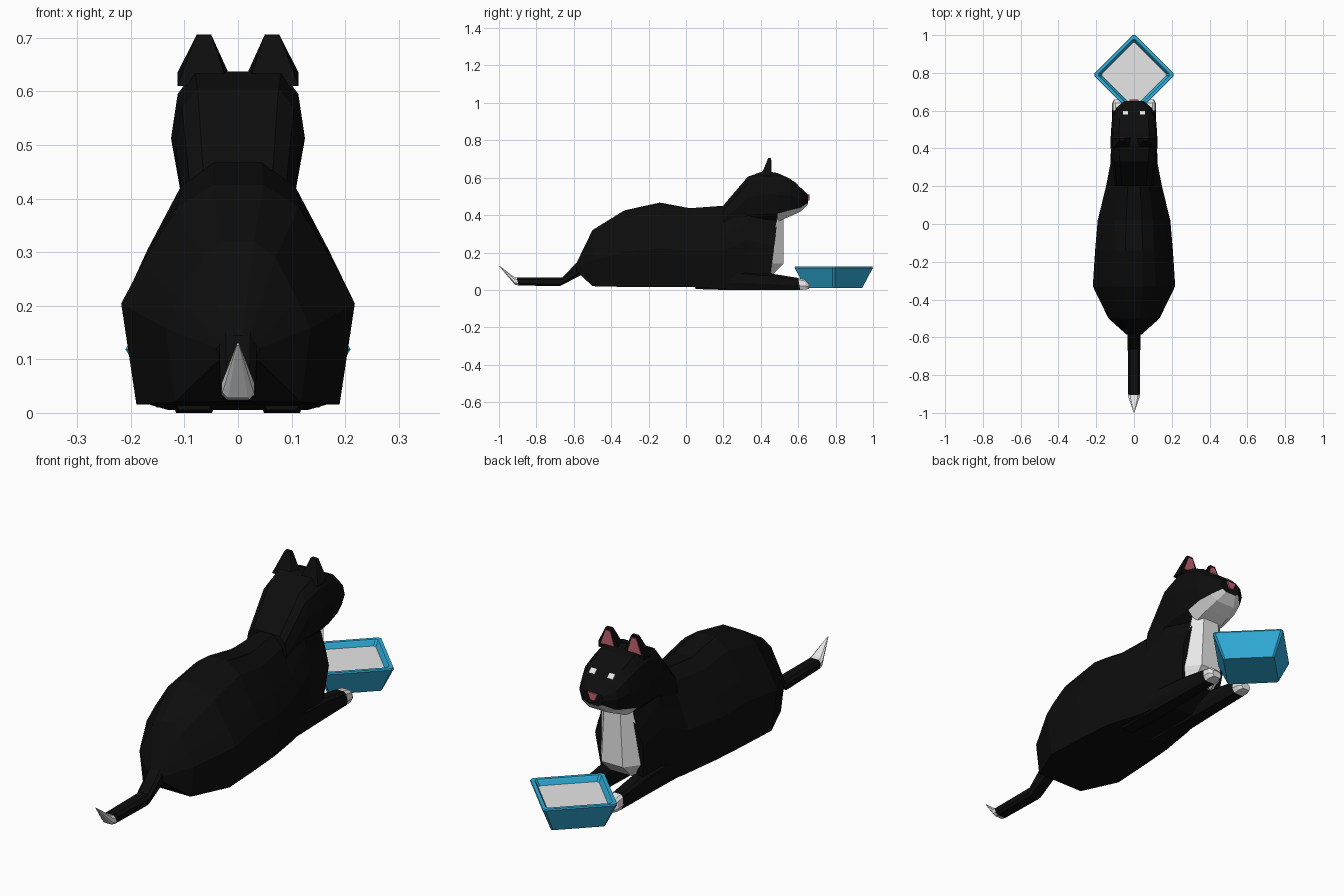
import bpy, bmesh, math
from mathutils import Vector

if "Cube" in bpy.data.objects:
    bpy.data.objects.remove(bpy.data.objects["Cube"], do_unlink=True)


def material(name, rgb):
    m = bpy.data.materials.new(name)
    m.use_nodes = True
    m.diffuse_color = (*rgb, 1)
    bsdf = next(n for n in m.node_tree.nodes if n.type == 'BSDF_PRINCIPLED')
    bsdf.inputs["Base Color"].default_value = (*rgb, 1)
    return m


BLACK = material("black fur", (0.004, 0.004, 0.004))
WHITE = material("white fur", (0.8, 0.8, 0.8))
PINK = material("pink skin", (0.55, 0.12, 0.16))
BLUE = material("blue bowl", (0.03, 0.42, 0.7))


def finish(name, bm, mats, mirror=False):
    bmesh.ops.recalc_face_normals(bm, faces=bm.faces)
    mesh = bpy.data.meshes.new(name)
    bm.to_mesh(mesh)
    bm.free()
    ob = bpy.data.objects.new(name, mesh)
    bpy.context.collection.objects.link(ob)
    for m in mats:
        mesh.materials.append(m)
    if mirror:
        ob.modifiers.new("mirror", 'MIRROR')
    return ob


def skin(name, rings, mats, rule=None, mirror=False):
    """Bridge rings of points; rule(centre, segment) picks the material."""
    bm = bmesh.new()
    loops = [[bm.verts.new(p) for p in ring] for ring in rings]
    n = len(loops[0])
    for a, b in zip(loops, loops[1:]):
        for i in range(n):
            j = (i + 1) % n
            f = bm.faces.new((a[i], a[j], b[j], b[i]))
            if rule:
                f.material_index = int(rule(f.calc_center_median(), i))
    for cap in (loops[0], loops[-1]):
        f = bm.faces.new(cap)
        if rule:
            f.material_index = int(rule(f.calc_center_median(), -1))
    return finish(name, bm, mats, mirror)


def hull(name, pts, mat, mirror=False):
    bm = bmesh.new()
    for p in pts:
        bm.verts.new(p)
    bmesh.ops.convex_hull(bm, input=bm.verts)
    return finish(name, bm, [mat], mirror)


def sections(rows, profile, x=0):
    """Rows of (y, half width, bottom, top, lean) over a half profile."""
    full = profile + [(-u, v) for u, v in reversed(profile)]
    return [[(x + u * w, y + lean * v, lo + v * (hi - lo)) for u, v in full]
            for y, w, lo, hi, lean in rows]


# Reclining body with wide haunches
body_profile = [(.87, 0), (1, .46), (.82, .64), (.52, .9), (.22, 1)]
body_rows = [
    (-.585, .04, .10, .145, 0), (-.5, .135, .02, .32, 0),
    (-.33, .218, .016, .425, 0), (-.14, .206, .016, .467, 0),
    (.02, .192, .016, .437, 0), (.2, .148, .005, .45, 0),
    (.33, .123, .01, .57, 0), (.45, .118, .075, .42, .045)]
skin("body", sections(body_rows, body_profile), [BLACK])

# Neck and head, white under the chin
head_profile = [(.5, 0), (.85, .17), (1, .55), (.9, .85), (.65, 1)]
head_rows = [
    (.2, .1, .28, .452, 0), (.33, .116, .36, .605, 0),
    (.42, .125, .36, .637, 0), (.49, .122, .365, .625, 0),
    (.56, .116, .395, .593, 0), (.615, .095, .42, .545, 0),
    (.652, .05, .457, .51, 0)]
chin = (0, len(head_profile) * 2 - 2, len(head_profile) * 2 - 1)
skin("head", sections(head_rows, head_profile), [BLACK, WHITE],
     lambda c, i: i in chin and c.y > .49)

# White chest bib
bib = [[(w, back, z), (w * .5, front, z), (-w * .5, front, z), (-w, back, z)]
       for z, w, back, front in ((.08, .1, .435, .46), (.14, .105, .45, .52),
                                 (.4, .078, .488, .52))]
skin("chest_bib", bib, [WHITE])

# Ears with pink inner plates
ear = [(x, y, z) for y in (.4, .455) for x, z in ((.018, .61), (.113, .61))]
ear += [(x, .455, .635) for x in (.018, .113)]
ear += [(x, y, .706) for x in (.05, .077) for y in (.44, .455)]
hull("ear", ear, BLACK, True)
hull("inner_ear", [(x, y, z) for y in (.452, .458) for x, z in
                   ((.034, .63), (.099, .63), (.075, .695), (.053, .695))],
     PINK, True)

# Eyes lie on the sloping brow
across, down = Vector((1, 0, 0)), Vector((0, .055, -.048)).normalized()
out = across.cross(down) * -1
if out.z < 0:
    out = -out
centre = Vector((.045, .588, .569))
hull("eye", [centre + across * (a * .014) + down * (b * .012) + out * (c * .003)
             for a in (-1, 1) for b in (-1, 1) for c in (-1, 1)], WHITE, True)

# Nose wraps the muzzle tip
hull("nose", [(x, y, z) for y in (.651, .659) for x, z in
              ((-.024, .51), (.024, .51), (.01, .478), (-.01, .478))], PINK)

# Forelegs with white paws
leg_profile = [(.7, 0), (1, .35), (.85, .85), (.5, 1)]
leg_rows = [(.05, .04, .005, .1, 0), (.2, .048, 0, .11, 0),
            (.45, .038, 0, .088, 0), (.61, .034, 0, .064, -.01),
            (.64, .034, .002, .055, 0), (.658, .024, .005, .035, 0)]
skin("foreleg", sections(leg_rows, leg_profile, .082), [BLACK, WHITE],
     lambda c, i: c.y > .605, True)

# Tail with a white pointed tip
tail_profile = [(.65, 0), (1, .25), (1, .75), (.65, 1)]
tail_rows = [(-.53, .036, .095, .17, -.03), (-.675, .033, .02, .066, .012),
             (-.895, .031, .024, .066, -.01), (-.915, .029, .028, .07, -.005),
             (-.998, .002, .126, .13, 0)]
skin("tail", sections(tail_rows, tail_profile), [BLACK, WHITE],
     lambda c, i: c.y < -.89)

# Square bowl set cornerwise, with blunt corners


def square(r, z):
    angles = [math.radians(90 * k + d) for k in range(4) for d in (-2, 2)]
    return [(r * math.cos(a), .79 + r * math.sin(a), z) for a in angles]


skin("bowl", [square(r, z) for r, z in (
    (.152, .01), (.206, .112), (.21, .118), (.207, .124), (.187, .124),
    (.182, .118), (.168, .095))], [BLUE])
skin("bowl_contents", [square(.17, .094), square(.17, .1)], [WHITE])
